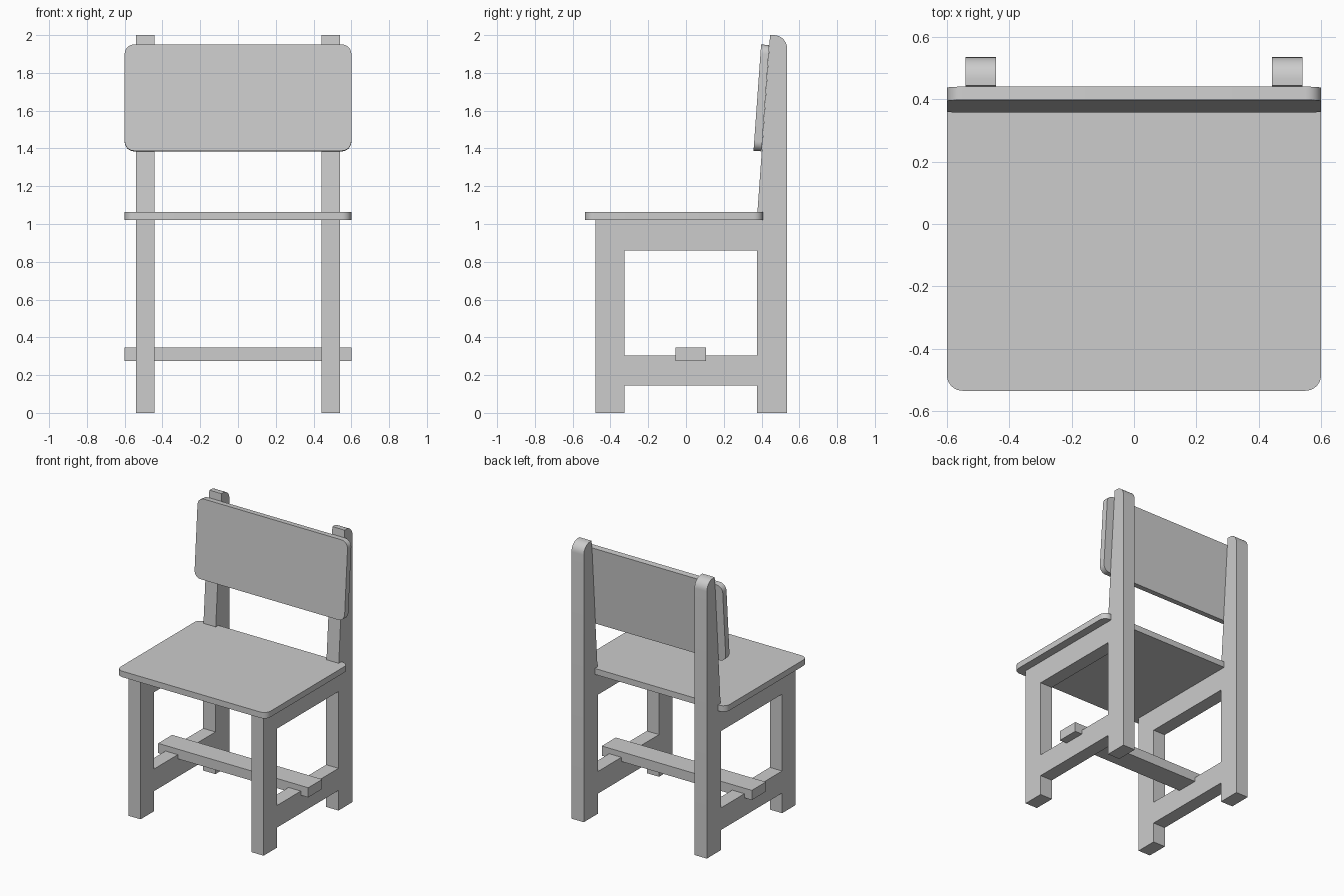
import bpy, bmesh, math
from mathutils import Matrix, Vector

cube = bpy.data.objects.get("Cube")
if cube:
    bpy.data.objects.remove(cube, do_unlink=True)

grey = bpy.data.materials.new("light grey")
grey.use_nodes = True
colour = (0.604, 0.604, 0.604, 1)
grey.diffuse_color = colour
grey.node_tree.nodes["Principled BSDF"].inputs["Base Color"].default_value = colour


def round_corner(prev, corner, nxt, radius, steps=8):
    """Points of an arc that replaces one outline corner."""
    c = Vector(corner)
    a, b = (Vector(prev) - c).normalized(), (Vector(nxt) - c).normalized()
    half = a.angle(b) / 2
    start, end = c + a * radius / math.tan(half), c + b * radius / math.tan(half)
    centre = c + (a + b).normalized() * radius / math.sin(half)
    u, v = start - centre, end - centre
    sweep = u.angle(v)
    return [centre + (u * math.sin((1 - i / steps) * sweep) + v * math.sin(i / steps * sweep))
            / math.sin(sweep) for i in range(steps + 1)]


def slab(name, outlines, thickness, matrix):
    """Extrude filled outlines (later ones are holes) about their own plane."""
    curve = bpy.data.curves.new(name, 'CURVE')
    curve.dimensions = '2D'
    curve.fill_mode = 'BOTH'
    curve.extrude = thickness / 2
    for pts in outlines:
        spline = curve.splines.new('POLY')
        spline.points.add(len(pts) - 1)
        for p, q in zip(spline.points, pts):
            p.co = (q[0], q[1], 0, 1)
        spline.use_cyclic_u = True
    obj = bpy.data.objects.new(name, curve)
    bpy.context.collection.objects.link(obj)
    obj.matrix_world = matrix
    bpy.ops.object.select_all(action='DESELECT')
    obj.select_set(True)
    bpy.context.view_layer.objects.active = obj
    bpy.ops.object.convert(target='MESH')
    obj = bpy.context.view_layer.objects.active
    bm = bmesh.new()
    bm.from_mesh(obj.data)
    bmesh.ops.remove_doubles(bm, verts=bm.verts, dist=0.0001)
    bmesh.ops.recalc_face_normals(bm, faces=bm.faces)
    bm.to_mesh(obj.data)
    bm.free()
    obj.data.materials.clear()
    obj.data.materials.append(grey)
    bpy.ops.object.shade_smooth_by_angle(angle=math.radians(30))
    return obj


def rectangle(x0, x1, y0, y1):
    return [(x0, y0), (x1, y0), (x1, y1), (x0, y1)]


def rounded_rectangle(width, height, radius):
    r = rectangle(-width / 2, width / 2, -height / 2, height / 2)
    return [p for i in range(4)
            for p in round_corner(r[i - 1], r[i], r[(i + 1) % 4], radius)]


# Side frames: legs, rails and leaning back post in one board with an opening
front, front_in, back_in, back = -0.48, -0.325, 0.375, 0.535
seat_bottom, post_tip = 1.02, (0.445, 2.0)
top_back = round_corner(post_tip, (back, 2.0), (back, 0), 0.07)
outline = [(front, 0), (front_in, 0), (front_in, 0.145), (back_in, 0.145),
           (back_in, 0), (back, 0), *reversed(top_back), post_tip,
           (back_in, seat_bottom), (front, seat_bottom)]
opening = rectangle(front_in, back_in, 0.305, 0.86)
side_plane = Matrix(((0, 0, 1, 0), (1, 0, 0, 0), (0, 1, 0, 0), (0, 0, 0, 1)))
for side, sign in (("left", 1), ("right", -1)):
    slab(side + "_side_frame", [outline, opening], 0.098,
         Matrix.Translation((sign * 0.492, 0, 0)) @ side_plane)

# Seat board
slab("seat", [rounded_rectangle(1.2, 0.943, 0.05)], 0.043,
     Matrix.Translation((0, -0.0635, 1.0415)))

# Backrest board, resting against the sloped posts
lean = math.atan2(post_tip[0] - back_in, post_tip[1] - seat_bottom)
slab("backrest", [rounded_rectangle(1.2, 0.564, 0.05)], 0.043,
     Matrix.Translation((0, 0.399, 1.6675)) @ Matrix.Rotation(math.pi / 2 - lean, 4, 'X'))

# Stretcher bar, let into the lower rails
slab("stretcher", [rectangle(-0.6, 0.6, -0.055, 0.105)], 0.07,
     Matrix.Translation((0, 0, 0.31)))
